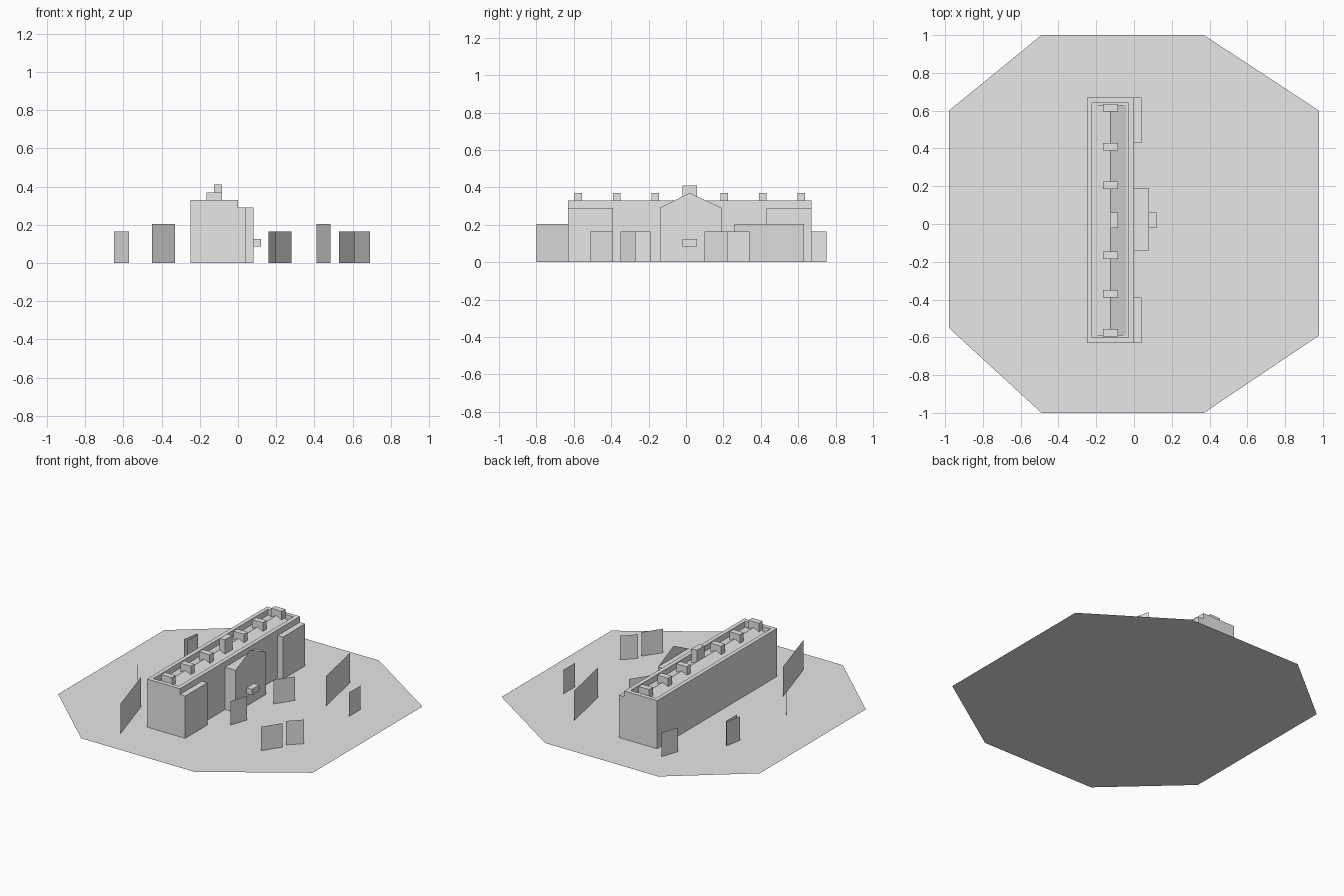
import bpy, bmesh
from mathutils import Vector

old = bpy.data.objects.get("Cube")
if old:
    bpy.data.objects.remove(old, do_unlink=True)

grey = bpy.data.materials.new("plain_grey")
grey.use_nodes = True
COLOUR = (0.8, 0.8, 0.8, 1)
grey.diffuse_color = COLOUR
grey.node_tree.nodes["Principled BSDF"].inputs["Base Color"].default_value = COLOUR


def finish(name, bm):
    mesh = bpy.data.meshes.new(name)
    bm.to_mesh(mesh)
    bm.free()
    mesh.materials.append(grey)
    obj = bpy.data.objects.new(name, mesh)
    bpy.context.collection.objects.link(obj)
    return obj


def sheet(name, points, extrude=None):
    """Flat polygon, optionally swept along a vector into a solid."""
    bm = bmesh.new()
    face = bm.faces.new([bm.verts.new(p) for p in points])
    if extrude:
        geom = bmesh.ops.extrude_face_region(bm, geom=[face], use_keep_orig=True)["geom"]
        moved = [g for g in geom if isinstance(g, bmesh.types.BMVert)]
        bmesh.ops.translate(bm, verts=moved, vec=Vector(extrude))
        bmesh.ops.recalc_face_normals(bm, faces=bm.faces)
    return finish(name, bm)


def box(name, x0, x1, y0, y1, z0, z1):
    base = [(x0, y0, z0), (x1, y0, z0), (x1, y1, z0), (x0, y1, z0)]
    return sheet(name, base, (0, 0, z1 - z0))


# Ground plate
outline = [(-0.49, -1), (0.37, -1), (0.98, -0.59), (0.98, 0.6),
           (0.37, 1), (-0.49, 1), (-0.98, 0.6), (-0.98, -0.55)]
sheet("ground", [(x, y, 0) for x, y in outline])

# Main block with a recessed roof behind a parapet
EAVE, TOP, WALL = 0.29, 0.33, 0.04
X0, X1, Y0, Y1 = -0.25, 0.0, -0.63, 0.67
block = box("main_block", X0, X1, Y0, Y1, 0, TOP)
bm = bmesh.new()
bm.from_mesh(block.data)
roof = max(bm.faces, key=lambda f: f.calc_center_median().z)
bmesh.ops.inset_region(bm, faces=[roof], thickness=WALL)
ext = bmesh.ops.extrude_face_region(bm, geom=[roof])["geom"]
bmesh.ops.translate(bm, verts=[g for g in ext if isinstance(g, bmesh.types.BMVert)],
                    vec=(0, 0, EAVE - TOP))
if roof.is_valid:
    bmesh.ops.delete(bm, geom=[roof], context='FACES_ONLY')
bmesh.ops.recalc_face_normals(bm, faces=bm.faces)
bm.to_mesh(block.data)
bm.free()

# Low pitched roof inside the parapet
sheet("roof", [(X0 + WALL, Y0 + WALL, EAVE), (X1 - WALL, Y0 + WALL, EAVE),
               (-0.125, Y0 + WALL, TOP)], (0, Y1 - Y0 - 2 * WALL, 0))

# End wings, central pavilion, free-standing gable and porch
box("wing_right", X1, 0.04, Y0, -0.39, 0, EAVE)
box("wing_left", X1, 0.04, 0.43, Y1, 0, EAVE)
box("pavilion", X1, 0.08, -0.14, 0.19, 0, EAVE)
sheet("gable", [(0.08, -0.14, EAVE), (0.08, 0.19, EAVE), (0.08, 0.02, 0.37)])
box("porch", 0.08, 0.12, -0.02, 0.06, 0.085, 0.125)

# Chimneys
for y in (-0.575, -0.37, -0.165, 0.205, 0.41, 0.615):
    box("chimney", -0.165, -0.085, y - 0.02, y + 0.02, EAVE, 0.37)
box("central_chimney", -0.125, -0.085, -0.02, 0.06, EAVE, 0.41)

# Upright panels standing around the building: two ends and a height
LOW, HIGH = 0.165, 0.205
panels = [
    ((-0.33, -0.8), (-0.45, -0.41), HIGH),
    ((0.485, 0.26), (0.41, 0.63), HIGH),
    ((-0.57, -0.27), (-0.65, -0.16), LOW),
    ((-0.34, 0.75), (-0.38, 0.63), LOW),
    ((-0.57, 0.26), (-0.57, 0.38), LOW),
    ((-0.6, 0.27), (-0.58, 0.39), LOW),
    ((0.16, -0.31), (0.2, -0.19), LOW),
    ((0.2, 0.1), (0.28, 0.22), LOW),
    ((0.53, -0.51), (0.61, -0.39), LOW),
    ((0.61, -0.35), (0.69, -0.27), LOW),
    ((0.69, 0.22), (0.69, 0.34), LOW),
]
for a, b, h in panels:
    sheet("panel", [(*a, 0), (*b, 0), (*b, h), (*a, h)])
